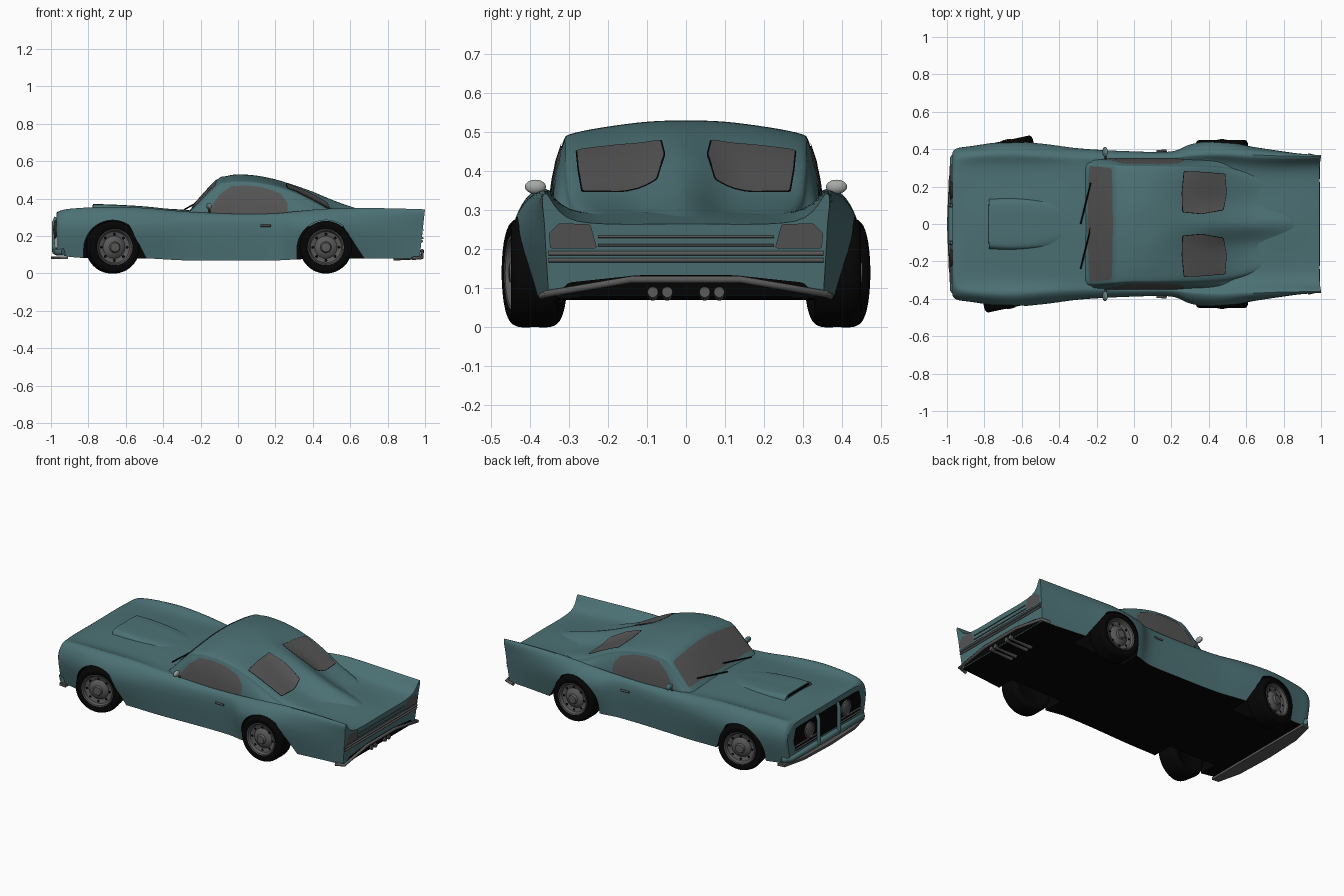
import bpy, bmesh, math
from mathutils import Vector, Matrix
from mathutils.bvhtree import BVHTree

if "Cube" in bpy.data.objects:
    bpy.data.objects.remove(bpy.data.objects["Cube"])

def material(name, r, g, b):
    m = bpy.data.materials.new(name)
    m.diffuse_color = (r, g, b, 1)
    m.use_nodes = True
    m.node_tree.nodes["Principled BSDF"].inputs["Base Color"].default_value = m.diffuse_color
    return m

TEAL = material("teal_paint", 0.072, 0.165, 0.176)
BLACK = material("black", 0.0015, 0.0015, 0.0015)
GLASS = material("grey_glass", 0.09, 0.09, 0.09)
METAL = material("dark_metal", 0.10, 0.10, 0.10)
SILVER = material("silver", 0.38, 0.40, 0.38)

def smooth(mesh, angle=35):
    for p in mesh.polygons:
        p.use_smooth = True
    mesh.set_sharp_from_angle(angle=math.radians(angle))

def finish(name, bm, *mats, angle=35):
    bmesh.ops.recalc_face_normals(bm, faces=bm.faces)
    me = bpy.data.meshes.new(name)
    bm.to_mesh(me)
    for m in mats:
        me.materials.append(m)
    smooth(me, angle)
    ob = bpy.data.objects.new(name, me)
    bpy.context.collection.objects.link(ob)
    return ob

def crom(pts, n):
    """Smooth curve through points of any dimension."""
    P, out = [Vector(p) for p in pts], []
    for i in range(len(P) - 1):
        a, b, c, d = P[max(i - 1, 0)], P[i], P[i + 1], P[min(i + 2, len(P) - 1)]
        for k in range(n):
            t = k / n
            out.append(0.5 * (2 * b + (c - a) * t + (2 * a - 5 * b + 4 * c - d) * t * t
                              + (3 * b - a - 3 * c + d) * t ** 3))
    return out + [P[-1]]

def loft(name, stations, section, n=6):
    """Skin mirrored half sections along x; the floor is black."""
    bm, rows = bmesh.new(), []
    for st in crom(stations, n):
        half = section(*st[1:])
        full = half + [(-y, z) for y, z in half[-2::-1]]
        row = []
        for y, z in crom(full, n):
            lean = 0.03 * max(0, (st[0] - 0.8) / 0.2) * (0.345 - z) / 0.27
            row.append(bm.verts.new((st[0] - lean, y, z)))
        rows.append(row)
    for a, b in zip(rows, rows[1:]):
        for j in range(len(a) - 1):
            bm.faces.new((a[j], a[j + 1], b[j + 1], b[j]))
        bm.faces.new((a[-1], a[0], b[0], b[-1])).material_index = 1
    bm.faces.new(rows[0])
    bm.faces.new(rows[-1])
    bm.normal_update()
    tree = BVHTree.FromBMesh(bm)
    return finish(name, bm, TEAL, BLACK), tree

def place(axis, d, u, v):
    p = [u, v]
    p.insert(axis, d)
    return Vector(p)

def prism(name, pts, axis, a, b, mat):
    bm = bmesh.new()
    lo, hi = ([bm.verts.new(place(axis, d, *p)) for p in pts] for d in (a, b))
    bm.faces.new(lo)
    bm.faces.new(hi)
    for i in range(len(pts)):
        j = (i + 1) % len(pts)
        bm.faces.new((lo[i], lo[j], hi[j], hi[i]))
    return finish(name, bm, mat)

def decal(name, pts, axis, side, tree, mat, off=0.004):
    """Lay a rounded outline onto a surface, cast along one axis."""
    P = [Vector(p) for p in pts]
    P = [p.lerp(P[(i + 1) % len(P)], k / 5) for i, p in enumerate(P) for k in range(5)]
    for _ in range(2):
        P = [p.lerp(P[(i + 1) % len(P)], t) for i, p in enumerate(P) for t in (0.25, 0.75)]
    mid = sum(P, Vector((0, 0))) / len(P)
    ray = place(axis, -side, 0, 0)
    bm = bmesh.new()

    def vert(p):
        o = place(axis, 3 * side, *p)
        hit = tree.ray_cast(o, ray)
        if hit[0] is None:
            hit = tree.find_nearest(place(axis, 0.4 * side, *p))
        nrm = hit[1] if hit[1].dot(ray) < 0 else -hit[1]
        return bm.verts.new(hit[0] + nrm * off)
    rings = [[vert(mid.lerp(p, s)) for p in P] for s in (1, 0.8, 0.6, 0.4, 0.2)]
    for a, b in zip(rings, rings[1:]):
        for i in range(len(P)):
            j = (i + 1) % len(P)
            bm.faces.new((a[i], a[j], b[j], b[i]))
    bm.faces.new(rings[-1])
    return finish(name, bm, mat)

def bar(name, pts, r, mat, closed=False):
    cu = bpy.data.curves.new(name, 'CURVE')
    cu.dimensions, cu.bevel_depth, cu.bevel_resolution, cu.use_fill_caps = '3D', r, 3, True
    sp = cu.splines.new('POLY')
    sp.points.add(len(pts) - 1)
    for q, p in zip(sp.points, pts):
        q.co = (*p, 1)
    sp.use_cyclic_u = closed
    cu.materials.append(mat)
    bpy.context.collection.objects.link(bpy.data.objects.new(name, cu))

def ball(name, loc, size, *mats):
    bm = bmesh.new()
    bmesh.ops.create_uvsphere(bm, u_segments=24, v_segments=14, radius=1)
    for f in bm.faces:
        f.material_index = int(len(mats) > 1 and f.calc_center_median().x > 0.2)
    bmesh.ops.transform(bm, matrix=Matrix.Translation(loc) @ Matrix.Diagonal((*size, 1)), verts=bm.verts)
    return finish(name, bm, *mats)

def lathe(name, prof, mat, side):
    bm = bmesh.new()
    vs = [bm.verts.new((r, y * side, 0)) for r, y in prof]
    es = [bm.edges.new(e) for e in zip(vs, vs[1:])]
    bmesh.ops.spin(bm, geom=vs + es, cent=(0, 0, 0), axis=(0, 1, 0), angle=2 * math.pi, steps=48)
    bmesh.ops.remove_doubles(bm, verts=bm.verts, dist=0.0003)
    return finish(name, bm, mat)

# Body: x, floor z, sill, widest, shoulder y, shoulder z, inner y, inner z, centre z
body, body_tree = loft("body", [
    (-0.97, .13, .365, .385, .35, .305, .26, .325, .325),
    (-0.945, .10, .38, .405, .365, .33, .27, .335, .335),
    (-0.86, .085, .388, .418, .375, .345, .28, .336, .345),
    (-0.67, .08, .41, .442, .385, .352, .28, .336, .352),
    (-0.48, .08, .40, .428, .375, .345, .28, .335, .35),
    (-0.28, .07, .385, .403, .365, .325, .28, .328, .34),
    (0.0, .07, .375, .388, .362, .315, .30, .31, .31),
    (0.2, .07, .375, .388, .362, .318, .30, .31, .31),
    (0.31, .075, .40, .428, .375, .33, .30, .31, .31),
    (0.46, .08, .41, .445, .38, .345, .29, .30, .30),
    (0.64, .08, .385, .412, .37, .35, .27, .295, .30),
    (0.82, .08, .365, .385, .363, .348, .27, .282, .288),
    (1.0, .08, .352, .362, .362, .343, .28, .272, .265)],
    lambda zb, wb, wm, ws, zs, yi, zi, zc: [(wb, zb), (wm, .25), (ws, zs), (yi, zi), (0, zc)])

# Cabin: x, base y, roof edge y, edge z, mid z, centre z (a spine at the back)
cabin, cabin_tree = loft("cabin", [
    (-0.26, .345, .33, .325, .332, .335), (-0.22, .348, .33, .365, .38, .385),
    (-0.11, .352, .322, .475, .497, .503), (-0.06, .352, .318, .491, .515, .521),
    (0.0, .352, .316, .498, .524, .53), (0.1, .352, .316, .492, .518, .523),
    (0.2, .352, .315, .472, .492, .503), (0.3, .352, .315, .438, .45, .472),
    (0.4, .352, .312, .39, .399, .437), (0.5, .35, .305, .338, .347, .395),
    (0.62, .33, .28, .302, .305, .352), (0.75, .30, .24, .277, .282, .315), (0.9, .28, .2, .258, .262, .272)],
    lambda wb, wt, ze, zm, zc: [(wb, .25), ((wb + wt) / 2 + .006, (.25 + ze) / 2), (wt, ze - .028),
                                (wt - .03, ze), (wt * .4, zm), (0, zc)])

# Wheel arches
cutters = []
for cx, back in ((-0.67, .18), (0.47, .205)):
    arc = [(cx - .155 * math.cos(math.radians(a)), .13 + .155 * math.sin(math.radians(a)))
           for a in range(0, 126, 5)]
    outline = [(cx - .155, -.05)] + arc + [(cx + back, .08), (cx + back + .01, -.05)]
    for s in (1, -1):
        c = prism("arch_cutter", outline, 1, s * .27, s * .7, BLACK)
        c.hide_render = True
        cutters.append(c)
        m = body.modifiers.new("arch", 'BOOLEAN')
        m.object, m.operation, m.solver, m.material_mode = c, 'DIFFERENCE', 'EXACT', 'TRANSFER'
deps = bpy.context.evaluated_depsgraph_get()
body.data = bpy.data.meshes.new_from_object(body.evaluated_get(deps))
body.modifiers.clear()
smooth(body.data)
for c in cutters:
    bpy.data.objects.remove(c)

# Hood scoop
loft("hood_scoop", [(-0.775, .12, .371), (-0.65, .125, .367), (-0.5, .115, .358), (-0.36, .09, .343)],
     lambda w, z: [(w + .02, .325), (w, z - .008), (w * .6, z), (0, z)])
prism("scoop_mouth", [(-.105, .354), (.105, .354), (.095, .366), (-.095, .366)], 0, -.778, -.77, BLACK)

# Windows
decal("windshield", [(-.238, -.31), (-.245, 0), (-.238, .31), (-.115, .298), (-.11, 0), (-.115, -.298)],
      2, 1, cabin_tree, GLASS)
for s in (1, -1):
    decal("side_window", [(-.17, .32), (.05, .318), (.264, .32), (.266, .375), (.225, .427), (.13, .46),
                          (.04, .47), (-.04, .464), (-.10, .417)], 1, s, cabin_tree, GLASS)
    for nm, mat, off, g in (("rear_window_seal", BLACK, .002, .003), ("rear_window", GLASS, .004, 0)):
        decal(nm, [(.26 - g, s * (.065 - g)), (.257 - g, s * .17), (.268 - g, s * (.28 + g)), (.38, s * (.275 + g)),
                   (.485 + g, s * (.265 + g)), (.492 + g, s * .16), (.475 + g, s * (.075 - g)), (.36, s * (.055 - g))],
              2, 1, cabin_tree, mat, off)
    # Tail lights, mirrors, handles and wipers
    decal("tail_light", [(s * .228, .202), (s * .348, .202), (s * .352, .24), (s * .325, .267), (s * .245, .264)],
          0, 1, body_tree, GLASS)
    ball("mirror", (-.155, s * .386, .36), (.014, .027, .018), TEAL, SILVER)
    bar("mirror_stem", [(-.15, s * .345, .318), (-.155, s * .378, .35)], .005, METAL)
    bar("door_handle", [(.12, s * .390, .255), (.175, s * .392, .255)], .006, METAL)
    bar("wiper", [(-.285, s * .12 - .12, .343), (-.232, s * .12 + .1, .372)], .004, BLACK)

# Tail panel, bars and exhausts
decal("tail_recess", [(-.335, .081), (.335, .081), (.30, .115), (.12, .134), (-.12, .134), (-.30, .115)],
      0, 1, body_tree, BLACK)
for z, w, r in ((.172, .352, .006), (.189, .352, .006), (.21, .225, .003), (.232, .225, .003)):
    bar("tail_bar", [(.984 + .12 * (z - .172), -w, z), (.984 + .12 * (z - .172), w, z)], r, METAL)
bar("rear_bumper", [(.93, -.37, .08), (.985, -.358, .085), (.985, -.14, .122), (.985, .14, .122), (.985, .358, .085),
                    (.93, .37, .08)], .009, METAL)
for y in (-.085, -.048, .048, .085):
    bar("exhaust", [(.83, y, .082), (.985, y, .09)], .014, METAL)

# Nose: grille, lamps, guards and bumper
decal("grille", [(-.31, .15), (.31, .15), (.335, .22), (.31, .297), (-.31, .297), (-.335, .22)],
      0, -1, body_tree, BLACK)
for s in (1, -1):
    ball("headlamp", (-.972, s * .18, .235), (.016, .042, .042), GLASS)
    bar("lamp_ring", [(-.978, s * .18 + .044 * math.cos(a * math.pi / 12), .235 + .044 * math.sin(a * math.pi / 12))
                      for a in range(24)], .005, METAL, True)
    bar("grille_guard", [(-.972, s * .1, .30), (-.985, s * .1, .27), (-.985, s * .1, .12)], .011, TEAL)
    for z in (.165, .185):
        bar("grille_bar", [(-.98, s * .11, z), (-.98, s * .32, z)], .005, METAL)
prism("front_splitter", [(-.91, -.40), (-.955, -.395), (-.99, -.25), (-1.0, 0), (-.99, .25), (-.955, .395),
                         (-.91, .40), (-.91, 0)], 2, .077, .092, METAL)
bar("front_bumper", [(-.93, -.39, .115), (-.965, -.35, .115), (-.975, 0, .12), (-.965, .35, .115),
                     (-.93, .39, .115)], .02, TEAL)

# Wheels: the front pair is steered
tyre = [(0, -.04), (.085, -.048)] + [tuple(p) for p in crom(
    [(.098, -.056), (.125, -.06), (.139, -.042), (.14, 0), (.139, .042), (.125, .06), (.098, .056)], 4)] + [(.09, .03)]
rim = [(.10, .052), (.096, .06), (.09, .058), (.083, .042), (.06, .035), (.045, .048), (.03, .052), (.024, .064), (0, .066)]
for nm, x, turn in (("front", -.67, 12), ("rear", .47, 0)):
    for s in (1, -1):
        parts = [lathe(nm + "_tyre", tyre, BLACK, s), lathe(nm + "_rim", rim, METAL, s)]
        bm = bmesh.new()
        for k in range(8):
            bmesh.ops.create_circle(bm, cap_ends=True, segments=12, radius=.008,
                                    matrix=Matrix.Rotation(k * math.pi / 4, 4, 'Y')
                                    @ Matrix.Translation((.07, s * .043, 0)) @ Matrix.Rotation(math.pi / 2, 4, 'X'))
        parts.append(finish(nm + "_rim_holes", bm, BLACK))
        for p in parts:
            p.location = (x, s * .388, .14)
            p.rotation_euler.z = math.radians(turn)
